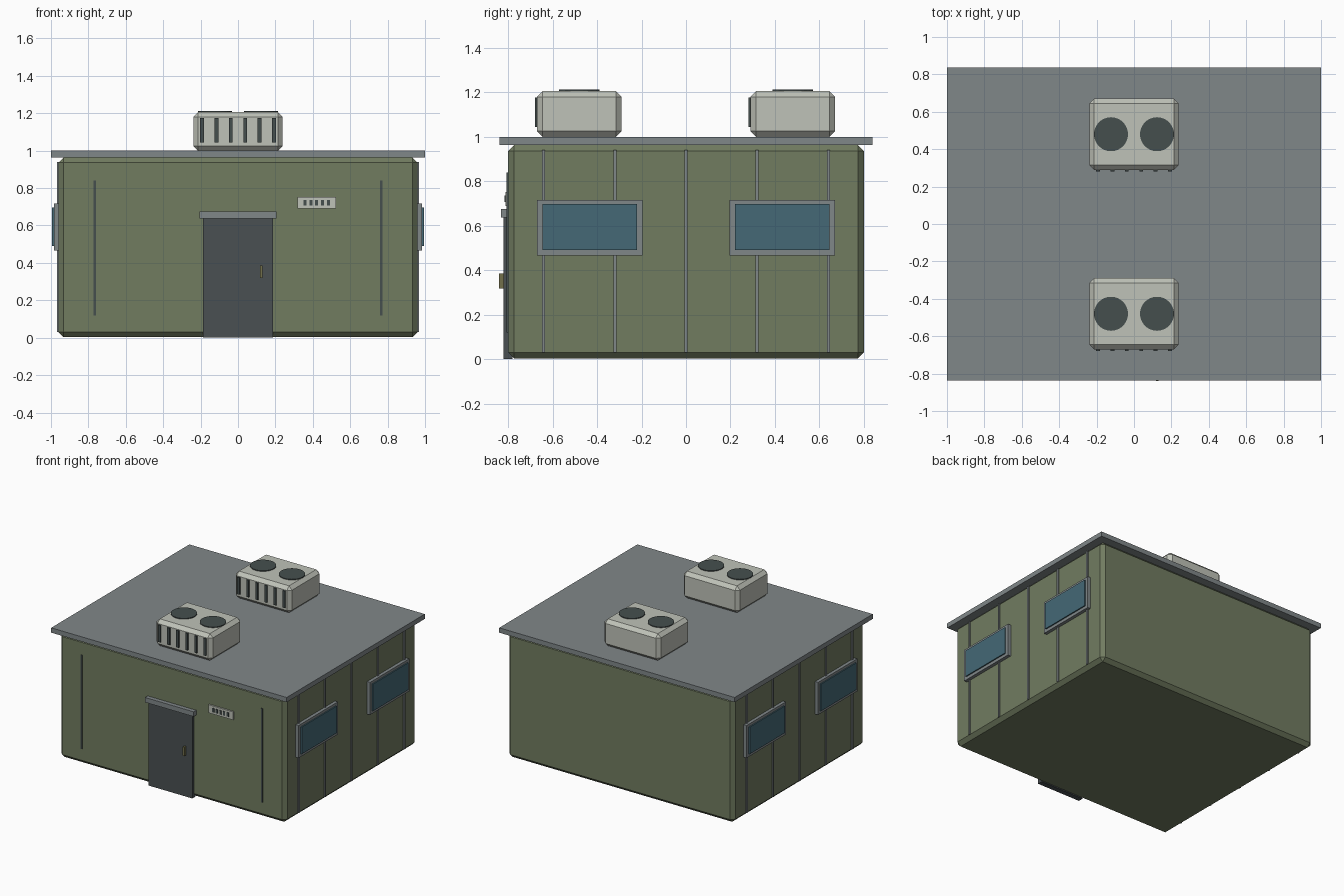
import bpy

cube = bpy.data.objects.get("Cube")
if cube:
    bpy.data.objects.remove(cube, do_unlink=True)


def make_material(name, rgb):
    mat = bpy.data.materials.new(name)
    mat.use_nodes = True
    color = (*rgb, 1.0)
    mat.diffuse_color = color
    mat.node_tree.nodes["Principled BSDF"].inputs["Base Color"].default_value = color
    return mat


GREEN = make_material("olive wall", (0.165, 0.2, 0.118))
GREY = make_material("roof grey", (0.216, 0.242, 0.25))
LIGHT = make_material("unit off white", (0.52, 0.54, 0.48))
DARK = make_material("vent dark", (0.06, 0.078, 0.076))
DOOR = make_material("door slate", (0.067, 0.08, 0.085))
GLASS = make_material("window blue", (0.058, 0.14, 0.18))
BRASS = make_material("handle brass", (0.17, 0.16, 0.07))


def box(name, xs, ys, zs, mat, bevel=0.0):
    """Box spanning three (low, high) ranges, with optional chamfered edges."""
    ranges = (xs, ys, zs)
    bpy.ops.mesh.primitive_cube_add(size=1, location=[sum(r) / 2 for r in ranges])
    obj = bpy.context.object
    obj.name = name
    obj.scale = [abs(r[1] - r[0]) for r in ranges]
    bpy.ops.object.transform_apply(location=False, rotation=False, scale=True)
    obj.data.materials.append(mat)
    if bevel:
        mod = obj.modifiers.new("chamfer", 'BEVEL')
        mod.width = bevel
        mod.segments = 1
    return obj


def around(center, half):
    return (center - half, center + half)


# Building shell and roof slab
box("building_body", (-0.96, 0.96), (-0.8, 0.8), (0.003, 0.963), GREEN, 0.027)
box("roof_slab", (-1, 1), (-0.838, 0.838), (0.963, 1.0), GREY)

# Side walls: seam ribs and windows
for side, label in ((-1, "right"), (1, "left")):
    for i in range(5):
        box(f"{label}_wall_rib_{i + 1}", (side * 0.95, side * 0.968),
            around(0.32 * (i - 2), 0.007), (0.03, 0.94), GREY)
    for y, end in ((-0.433, "front"), (0.433, "back")):
        box(f"{label}_{end}_window_frame", (side * 0.95, side * 0.985),
            around(y, 0.238), (0.467, 0.717), GREY)
        box(f"{label}_{end}_window_glass", (side * 0.96, side * 0.994),
            around(y, 0.213), (0.49, 0.697), GLASS)

# Front wall: ribs, door, lintel, handle
for x, label in ((-0.766, "right"), (0.766, "left")):
    box(f"front_rib_{label}", around(x, 0.006), (-0.807, -0.79), (0.12, 0.84), DARK)
box("door", around(0, 0.186), (-0.82, -0.78), (0.0, 0.645), DOOR)
box("door_lintel", around(0, 0.206), (-0.832, -0.78), (0.638, 0.675), GREY)
box("door_handle", around(0.125, 0.007), (-0.84, -0.815), (0.318, 0.386), BRASS)

# Small wall vent beside the door
box("wall_vent_plate", around(0.421, 0.104), (-0.812, -0.79), (0.69, 0.752), LIGHT)
for i in range(5):
    box(f"wall_vent_slot_{i + 1}", around(0.421 + 0.031 * (i - 2), 0.008),
        (-0.816, -0.805), (0.706, 0.737), DARK)

# Rooftop cooling units
for y, label in ((-0.48, "front"), (0.48, "back")):
    box(f"{label}_cooling_unit", around(0, 0.239), around(y, 0.191),
        (1.0, 1.206), LIGHT, 0.026)
    for i in range(6):
        box(f"{label}_unit_slat_{i + 1}", around(0.077 * (i - 2.5), 0.01),
            (y - 0.2, y - 0.185), (1.045, 1.176), DARK)
    for x in (-0.123, 0.123):
        bpy.ops.mesh.primitive_cylinder_add(vertices=32, radius=0.091, depth=0.016,
                                            location=(x, y, 1.204))
        fan = bpy.context.object
        fan.name = f"{label}_unit_fan"
        fan.data.materials.append(DARK)
